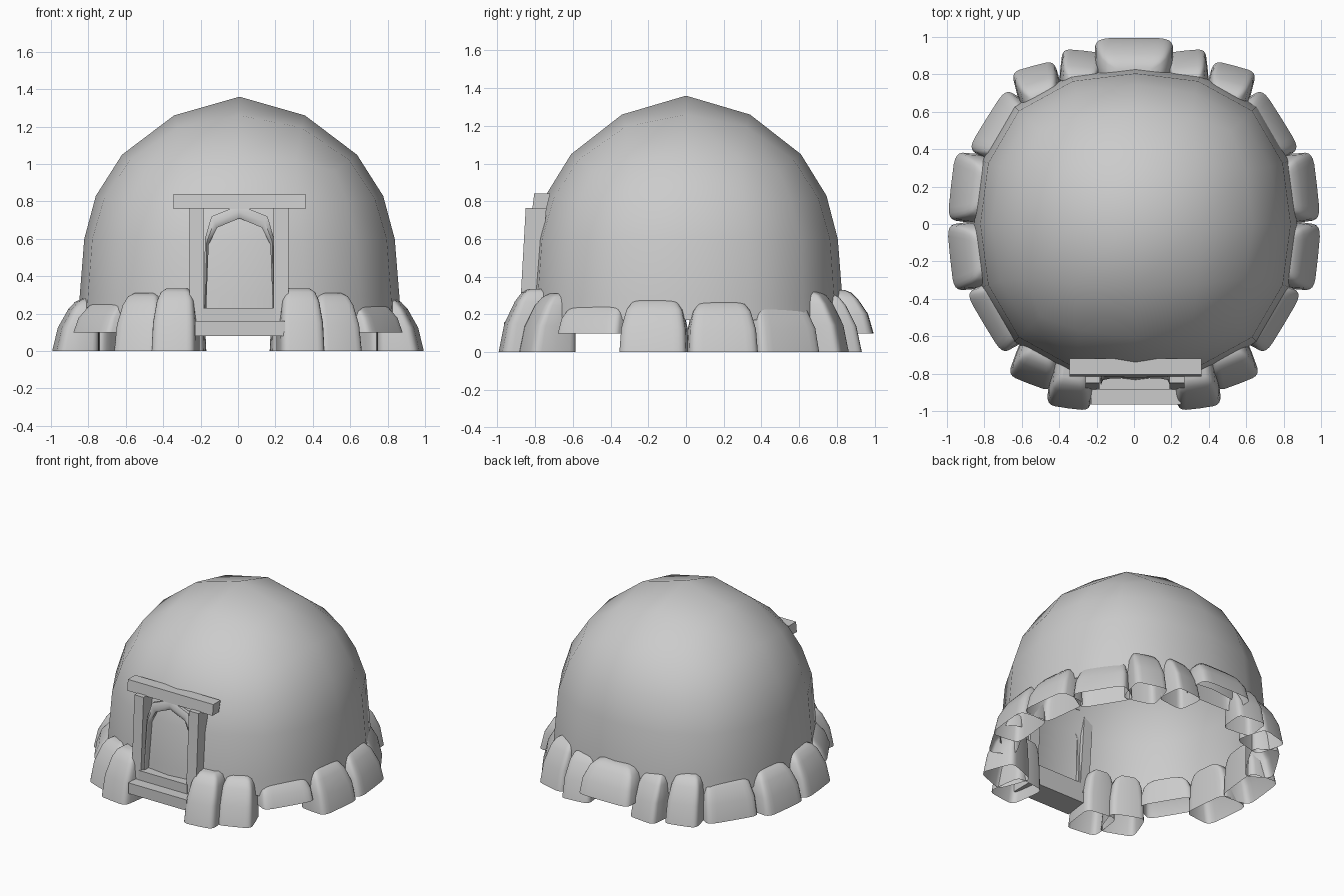
import bpy, bmesh, math
from mathutils import Vector

if "Cube" in bpy.data.objects:
    bpy.data.objects.remove(bpy.data.objects["Cube"])


def finish(name, bm, smooth=None):
    bmesh.ops.recalc_face_normals(bm, faces=bm.faces)
    me = bpy.data.meshes.new(name)
    bm.to_mesh(me)
    bm.free()
    ob = bpy.data.objects.new(name, me)
    bpy.context.collection.objects.link(ob)
    if smooth:
        bpy.ops.object.select_all(action='DESELECT')
        ob.select_set(True)
        bpy.context.view_layer.objects.active = ob
        bpy.ops.object.shade_smooth_by_angle(angle=math.radians(smooth))
    return ob


def bridge(bm, a, b):
    n = len(a)
    for i in range(n):
        bm.faces.new((a[i], a[(i + 1) % n], b[(i + 1) % n], b[i]))


def block(name, x0, x1, z0, z1, front, back):
    """Box whose front and back are (y at bottom, y at top)."""
    bm = bmesh.new()
    rings = []
    for k, z in enumerate((z0, z1)):
        rings.append([bm.verts.new(p) for p in (
            (x0, front[k], z), (x1, front[k], z), (x1, back[k], z), (x0, back[k], z))])
    bridge(bm, *rings)
    for r in rings:
        bm.faces.new(r)
    return finish(name, bm)


def lerp(table, x):
    """Piecewise linear lookup in (x, y) pairs."""
    for (x0, y0), (x1, y1) in zip(table, table[1:]):
        if x <= x1:
            break
    return y0 + (y1 - y0) * (x - x0) / (x1 - x0)


# Dome: upper half of a twice subdivided cube, drawn up and extended downwards
bm = bmesh.new()
bmesh.ops.create_cube(bm, size=2)
cage = finish("dome_cage", bm)
cage.modifiers.new("round", 'SUBSURF').levels = 2
bpy.context.view_layer.update()
ev = cage.evaluated_get(bpy.context.evaluated_depsgraph_get())
bm = bmesh.new()
bm.from_mesh(ev.to_mesh())
ev.to_mesh_clear()
bpy.data.objects.remove(cage)
bmesh.ops.delete(bm, geom=[v for v in bm.verts if v.co.z < -.01], context='VERTS')
mid = sorted({round(v.co.z, 4) for v in bm.verts if abs(v.co.y) < 1e-3})
levels = list(zip(mid, (.6, .83, 1.05, 1.26, 1.36)))
widths = {}
for v in bm.verts:
    if abs(v.co.y) < 1e-3:
        k = min(range(len(mid)), key=lambda i: abs(mid[i] - v.co.z))
        widths[k] = max(widths.get(k, 0), abs(v.co.x))
goal = (.83, .768, .628, .35)
scales = [(mid[k], goal[k] / widths[k]) for k in range(4)]
scales.append((mid[4], scales[3][1]))
for v in bm.verts:
    # lower corners are a little squarer in plan
    square = math.sin(2 * math.atan2(v.co.y, v.co.x)) ** 2
    s = lerp(scales, v.co.z) * (1 + .035 * square * max(0, 1 - v.co.z / mid[2]))
    v.co = (v.co.x * s + .008, v.co.y * s * .97, lerp(levels, v.co.z))
for z, s in ((.29, 1.03), (.17, 1.01)):
    edges = [e for e in bm.edges if e.is_boundary]
    ext = bmesh.ops.extrude_edge_only(bm, edges=edges)["geom"]
    for v in ext:
        if isinstance(v, bmesh.types.BMVert):
            v.co = (v.co.x * s, v.co.y * s, z)
finish("dome", bm, 45)

# Arch lining around the doorway
outer = [(.19, .17), (.185, .6), (.15, .72), (0, .78)]
inner = [(.18, .17), (.165, .57), (.12, .66), (0, .71)]
outer += [(-x, z) for x, z in outer[-2::-1]]
inner += [(-x, z) for x, z in inner[-2::-1]]
bm = bmesh.new()
sections = []
for (xo, zo), (xi, zi) in zip(outer, inner):
    f = -.865 + .07 * (zo - .17)
    xm, zm = (xo + xi) / 2, (zo + zi) / 2
    sections.append([bm.verts.new((x + .008, y, z)) for x, y, z in (
        (xo, f + .015, zo), (xm, f, zm), (xi, f + .015, zi), (xi, -.785, zi), (xo, -.785, zo))])
for a, b in zip(sections, sections[1:]):
    bridge(bm, a, b)
finish("door_arch", bm, 50)

# Posts, lintel and steps
for side, x0, x1 in (("left", -.26, -.185), ("right", .19, .27)):
    block("post_" + side, x0, x1, .14, .765, (-.885, -.85), (-.79, -.74))
block("lintel", -.345, .36, .76, .84, (-.815, -.805), (-.74, -.72))
block("lower_step", -.23, .25, .08, .16, (-.965, -.965), (-.78, -.78))
block("upper_step", -.2, .2, .16, .23, (-.885, -.885), (-.78, -.78))


def stone(name, angle, ro, width, z0, z1, turn=0, ri=.77):
    """Rounded boulder leaning on the dome, open underneath, turned about its middle."""
    a = math.radians(angle)
    b = math.radians(angle + turn)
    centre = Vector((math.cos(a), math.sin(a), 0)) * (ro + ri) / 2
    out = Vector((math.cos(b), math.sin(b), 0))
    tan = Vector((-math.sin(b), math.cos(b), 0))
    bm = bmesh.new()
    rings = []
    n = 24
    for h, ws, lean in ((0, 1, 0), (.45, .96, .03), (.8, .83, .085), (.94, .68, .12), (1, .46, .155)):
        half = (ro - ri - lean) / 2
        ring = []
        for i in range(n):
            t = 2 * math.pi * i / n
            c, s = math.cos(t), math.sin(t)
            u = math.copysign(abs(c) ** .35, c) * width / 2 * ws
            v = math.copysign(abs(s) ** .35, s) * half - lean / 2
            p = centre + tan * u + out * v
            ring.append(bm.verts.new((p.x, p.y, z0 + (z1 - z0) * h)))
        rings.append(ring)
    for p, q in zip(rings, rings[1:]):
        bridge(bm, p, q)
    bm.faces.new(rings[-1])
    finish(name, bm, 45)


# Ring of boulders: one at the back, the rest in left/right pairs
stone("back_stone", 90, .995, .42, .1, .33)
for i, (ang, ro, w, z0, z1, turn) in enumerate((
        (71, .975, .22, 0, .31, 25), (55, 1.01, .24, 0, .32, 20), (36, .97, .38, 0, .28, -4),
        (12.5, 1.0, .37, 0, .27, -6), (-11, 1.0, .36, 0, .28, 5), (-34, .965, .38, .1, .275, 3),
        (-55, 1.025, .25, 0, .31, -14), (-68.5, 1.05, .24, 0, .335, -14))):
    stone("stone_right_%d" % i, ang, ro, w, z0, z1, turn)
    stone("stone_left_%d" % i, 180 - ang, ro, w, z0, z1, -turn)
